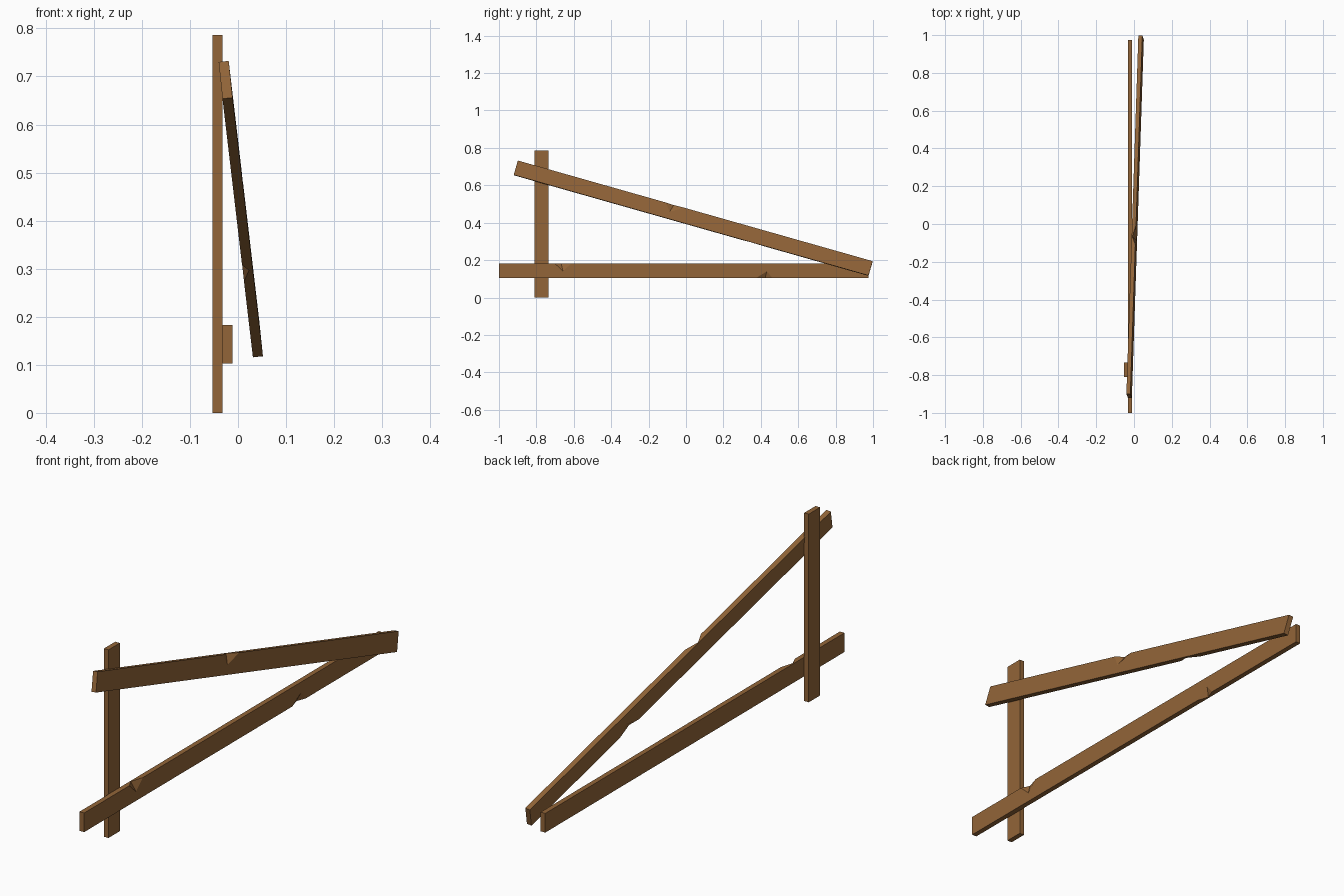
import bpy, bmesh
from mathutils import Vector

if "Cube" in bpy.data.objects:
    bpy.data.objects.remove(bpy.data.objects["Cube"])

wood = bpy.data.materials.new("wood")
wood.diffuse_color = (0.29, 0.13, 0.04, 1)
wood.use_nodes = True
wood.node_tree.nodes["Principled BSDF"].inputs["Base Color"].default_value = wood.diffuse_color


def board(name, start, end, up, width, thick, chips=()):
    """Plank from start to end; a chip is (side, edge, y0, y1, y_face, depth, y_rim, inset)."""
    start, end = Vector(start), Vector(end)
    mid = (start + end) / 2
    along = (end - start).normalized()
    across = along.cross(Vector(up)).normalized()
    upward = across.cross(along)
    L, T, W = (end - start).length / 2, thick / 2, width / 2
    bm = bmesh.new()

    def vert(t, y, w):
        return bm.verts.new(mid + across * t + along * y + upward * w)

    corner = {(s, e, w): vert(s * T, e * L, w * W)
              for s in (-1, 1) for e in (-1, 1) for w in (-1, 1)}
    # notches broken out of the long edges
    face_path, rim_path = {}, {}
    for s, w, y0, y1, yf, depth, yr, inset in chips:
        a, b = vert(s * T, y0, w * W), vert(s * T, y1, w * W)
        c = vert(s * T, yf, w * (W - depth))
        d = vert(s * (T - inset), yr, w * W)
        face_path[s, w], rim_path[s, w] = [a, c, b], [a, d, b]
        bm.faces.new((a, c, d))
        bm.faces.new((b, d, c))

    def run(paths, s, w):
        return [corner[s, -1, w]] + paths.get((s, w), []) + [corner[s, 1, w]]

    for k in (-1, 1):
        bm.faces.new(run(face_path, k, -1) + run(face_path, k, 1)[::-1])
        bm.faces.new(run(rim_path, -1, k) + run(rim_path, 1, k)[::-1])
        bm.faces.new([corner[q] for q in ((-1, k, -1), (1, k, -1), (1, k, 1), (-1, k, 1))])
    bmesh.ops.recalc_face_normals(bm, faces=bm.faces)
    mesh = bpy.data.meshes.new(name)
    bm.to_mesh(mesh)
    bm.free()
    mesh.materials.append(wood)
    bpy.context.collection.objects.link(bpy.data.objects.new(name, mesh))


# upright post
board("post", (-0.0425, -0.772, 0), (-0.0425, -0.772, 0.786), (0, 1, 0), 0.075, 0.021)

# level rail with two chips on its outer face
board("lower_rail", (-0.0215, -1, 0.143), (-0.0215, 0.975, 0.143), (0, 0, 1), 0.08, 0.021,
      [(1, 1, -0.69, -0.60, -0.645, 0.042, -0.655, 0.017),
       (1, -1, 0.385, 0.475, 0.445, 0.037, 0.435, 0.015)])

# sloping rail, tilted off the post, chipped on opposite edges
board("sloping_rail", (-0.0258, -0.91, 0.693), (0.0375, 0.987, 0.155), (-0.1, 0.26, 0.96), 0.08, 0.021,
      [(1, 1, -0.165, -0.06, -0.13, 0.042, -0.12, 0.018),
       (-1, -1, 0.283, 0.408, 0.36, 0.037, 0.328, 0.013)])
